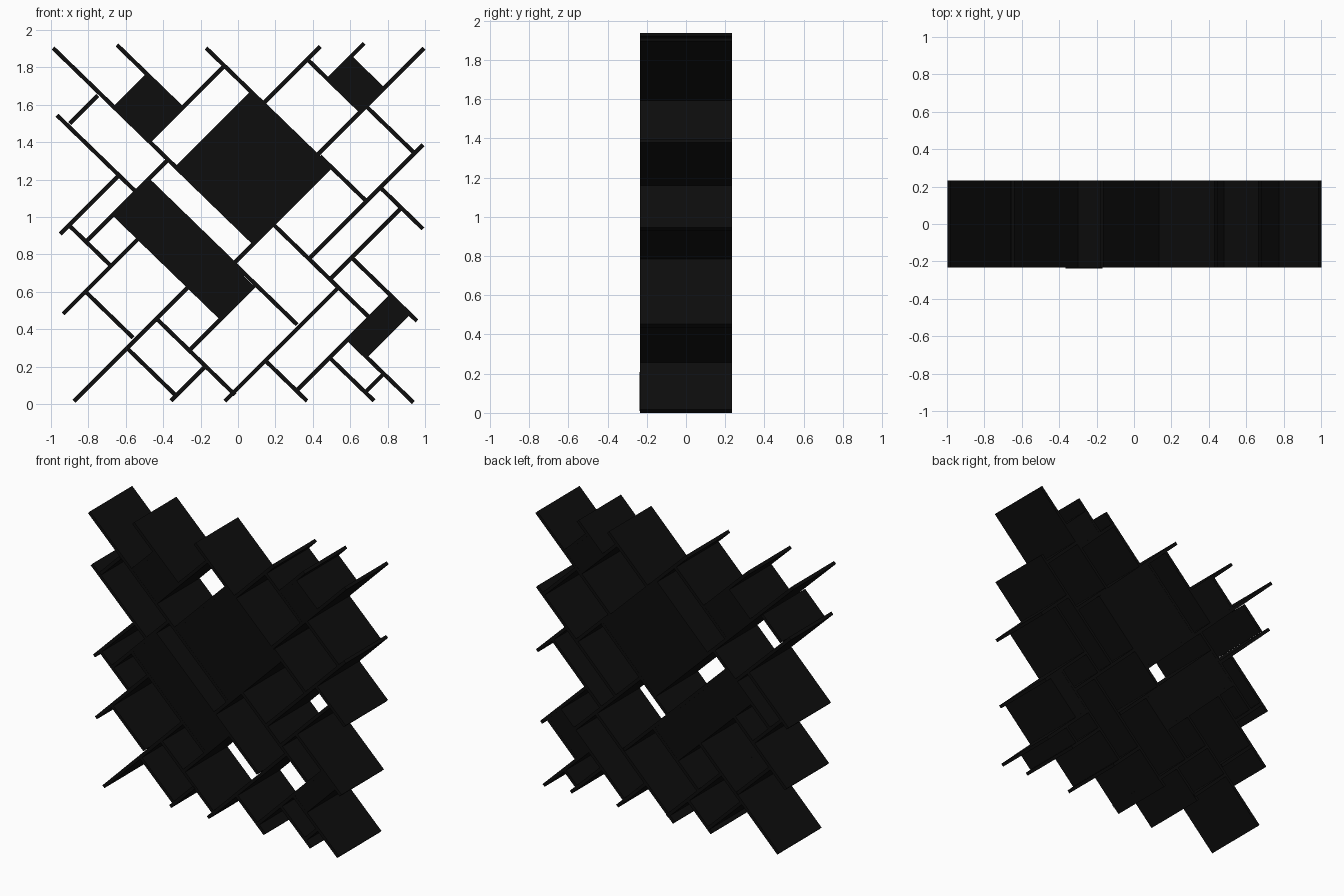
import bpy
import math

T = 0.022       # board thickness
D = 0.467       # shelf depth

mat = bpy.data.materials.new("matte black")
mat.diffuse_color = (0.004, 0.004, 0.004, 1)


def prism(name, pts, y0, y1):
    """Extrude an x/z outline from y0 (front) to y1 (back)."""
    n = len(pts)
    if sum(pts[i][0] * pts[(i + 1) % n][1] - pts[(i + 1) % n][0] * pts[i][1]
           for i in range(n)) < 0:
        pts = pts[::-1]
    verts = [(x, y, z) for y in (y0, y1) for x, z in pts]
    faces = [tuple(range(n)), tuple(range(2 * n - 1, n - 1, -1))]
    faces += [(i, i + n, (i + 1) % n + n, (i + 1) % n) for i in range(n)]
    me = bpy.data.meshes.new(name)
    me.from_pydata(verts, [], faces)
    me.materials.append(mat)
    ob = bpy.data.objects.new(name, me)
    bpy.context.collection.objects.link(ob)
    return ob


def board(name, x0, z0, x1, z1, shift=0.0):
    length = math.hypot(x1 - x0, z1 - z0)
    nx, nz = -(z1 - z0) / length * T / 2, (x1 - x0) / length * T / 2
    pts = [(x0 + nx, z0 + nz), (x0 - nx, z0 - nz), (x1 - nx, z1 - nz), (x1 + nx, z1 + nz)]
    return prism(name, pts, -D / 2 + shift, D / 2 + shift)


# boards rising to the right: z = x + c, from x0 to x1
rising = [
    (2.40, -.90, -.75), (1.86, -.95, -.64), (1.68, -.81, -.375), (1.417, -.935, -.53),
    (.893, -.877, -.267), (.548, -.257, .086), (.086, -.07, .535),
    (-.241, .316, .813), (-.617, .684, .781), (.775, -.027, .487), (1.882, -.476, -.08),
    (2.243, -.663, -.476), (1.591, -.33, .08), (1.473, .139, .439), (1.254, .481, .674),
    (.909, .428, .994), (.398, .374, .989), (.176, .492, .866), (-.425, .684, .914),
]
for c, x0, x1 in rising:
    board("rising_board", x0, x0 + c, x1, x1 + c)
# one short board stands slightly proud at the front
board("proud_board", -.358, .018, -.176, .20, -0.004)

# boards falling to the right: start x0, z0, end x1
falling = [
    (-.989, 1.904, .08), (-.647, 1.92, -.294), (-.171, 1.904, .487), (-.968, 1.545, -.545),
    (-.481, 1.198, .316), (-.663, 1.016, -.086), (-.904, .957, -.684), (-.813, .599, -.561),
    (-.444, .465, -.016), (-.599, .305, -.326), (.144, .235, .369), (.492, .246, .727),
    (.588, .348, .938), (.61, .781, .957), (.193, .957, .70), (.438, 1.326, .684),
    (.759, 1.16, .989), (.69, 1.588, .947), (.369, 1.845, .663), (.599, 1.856, .775),
]
for x0, z0, x1 in falling:
    board("falling_board", x0, z0, x1, z0 - .97 * (x1 - x0))

# closed cupboards: front door and back panel between the boards
cupboards = {
    "large": [(-.33, 1.257), (.08, .86), (.487, 1.267), (.08, 1.674)],
    "left": [(-.663, 1.583), (-.476, 1.40), (-.294, 1.588), (-.476, 1.765)],
    "right": [(.481, 1.738), (.663, 1.56), (.775, 1.674), (.599, 1.856)],
    "long": [(-.663, 1.016), (-.086, .465), (.086, .631), (-.481, 1.198)],
    "small": [(.588, .348), (.684, .257), (.914, .492), (.813, .583)],
}
for key, pts in cupboards.items():
    prism(key + "_cupboard_door", pts, -D / 2 + .001, -D / 2 + .02)
    prism(key + "_cupboard_back", pts, D / 2 - .02, D / 2 - .001)
